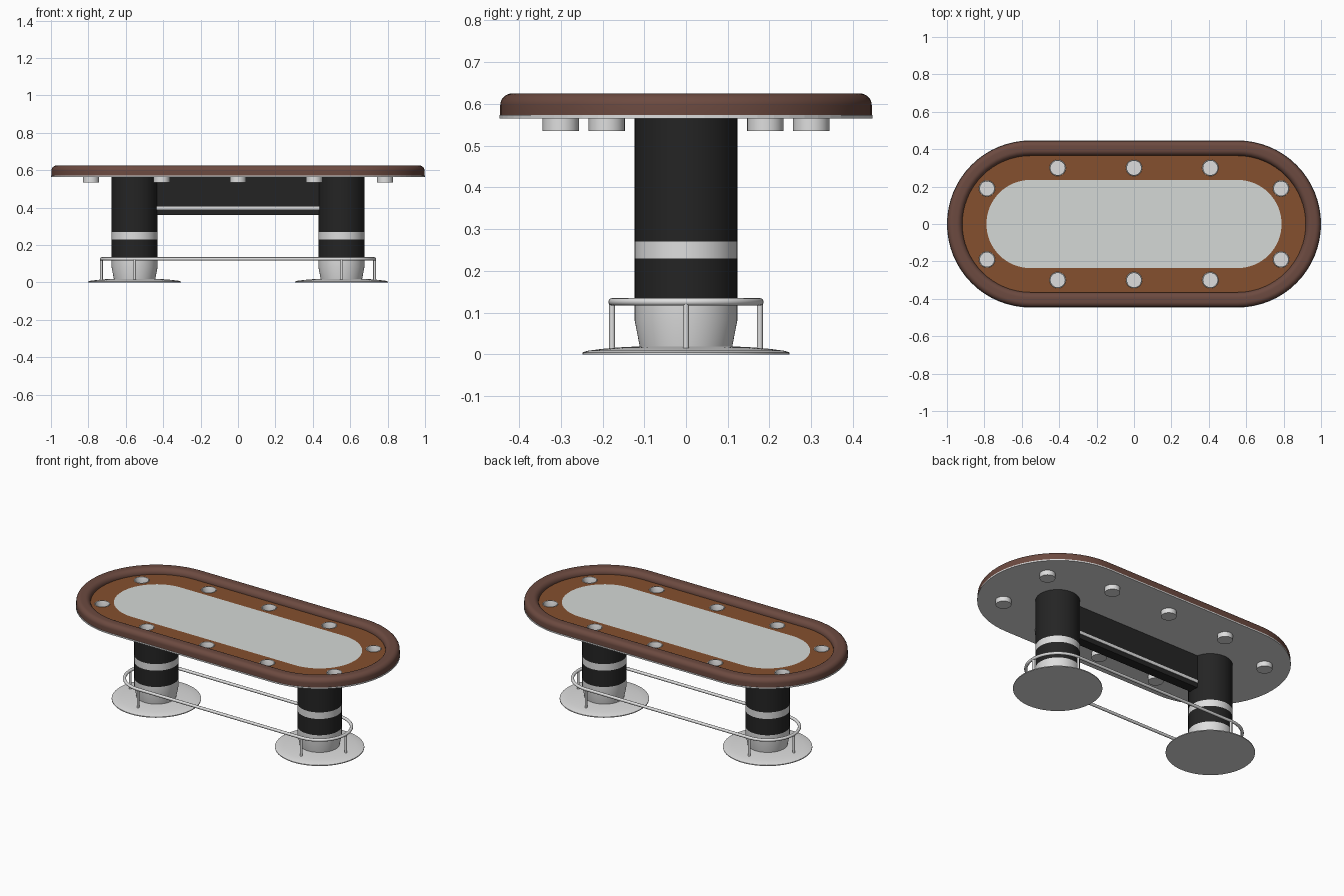
import bpy, bmesh, math

if "Cube" in bpy.data.objects:
    bpy.data.objects.remove(bpy.data.objects["Cube"])

def material(name, r, g, b):
    lin = lambda c: ((c / 255 + 0.055) / 1.055) ** 2.4
    m = bpy.data.materials.new(name)
    m.diffuse_color = (lin(r), lin(g), lin(b), 1)
    m.use_nodes = True
    m.node_tree.nodes["Principled BSDF"].inputs["Base Color"].default_value = m.diffuse_color
    return m

LEATHER = material("brown leather", 108, 74, 64)
WOOD = material("orange brown wood", 133, 80, 46)
FELT = material("pale felt", 213, 216, 214)
METAL = material("light metal", 222, 222, 222)
BLACK = material("black", 36, 36, 36)

def finish(name, bm, mats, loc=(0, 0, 0)):
    bmesh.ops.recalc_face_normals(bm, faces=bm.faces)
    me = bpy.data.meshes.new(name)
    bm.to_mesh(me)
    bm.free()
    for m in mats:
        me.materials.append(m)
    ob = bpy.data.objects.new(name, me)
    ob.location = loc
    bpy.context.collection.objects.link(ob)
    return ob

def smooth(ob):
    bpy.ops.object.select_all(action='DESELECT')
    ob.select_set(True)
    bpy.context.view_layer.objects.active = ob
    bpy.ops.object.shade_smooth_by_angle(angle=math.radians(35))

def sweep(name, profile, mats, half=0.0, n=64, loc=(0, 0, 0), closed=False, idx=None, do_smooth=True):
    """Sweep an (r, z) profile round a stadium with straight half-length `half` (0 = lathe).
    idx lists the material of: start cap, each segment, end cap."""
    bm = bmesh.new()
    dirs = []
    for side, start in ((1, -math.pi / 2), (-1, math.pi / 2)):
        for i in range(n // 2 + (1 if half else 0)):
            a = start + math.pi * i / (n // 2)
            dirs.append((side * half, math.cos(a), math.sin(a)))
    rings = [[bm.verts.new((o + r * c, r * s, z)) for o, c, s in dirs] for r, z in profile]
    k, cnt = len(dirs), len(rings)
    for j in range(cnt if closed else cnt - 1):
        a, b = rings[j], rings[(j + 1) % cnt]
        for i in range(k):
            f = bm.faces.new((a[i], a[(i + 1) % k], b[(i + 1) % k], b[i]))
            f.material_index = idx[j + 1] if idx else 0
    if not closed:
        for ring, m in ((rings[0], 0), (rings[-1], -1)):
            f = bm.faces.new(ring)
            f.material_index = idx[m] if idx else 0
    ob = finish(name, bm, mats, loc)
    if do_smooth:
        smooth(ob)
    return ob

def box(name, size, loc, mat):
    bm = bmesh.new()
    bmesh.ops.create_cube(bm, size=1)
    bmesh.ops.scale(bm, vec=size, verts=bm.verts)
    return finish(name, bm, [mat], loc)

HALF = 0.553

# Tabletop: metal underboard, wooden racetrack, felt centre
top = sweep("tabletop",
            [(0.447, 0.565), (0.447, 0.573), (0.38, 0.573), (0.38, 0.592), (0.236, 0.592)],
            [METAL, WOOD, FELT], HALF, idx=[0, 0, 0, 1, 1, 2], do_smooth=False)

# Padded arm rail with rounded shoulders
rail = [(0.445, 0.573)]
for i in range(9):
    a = math.pi / 2 * i / 8
    rail.append((0.417 + 0.028 * math.cos(a), 0.597 + 0.028 * math.sin(a)))
for i in range(9):
    a = math.pi / 2 * (1 + i / 8)
    rail.append((0.395 + 0.030 * math.cos(a), 0.595 + 0.030 * math.sin(a)))
rail.append((0.367, 0.573))
sweep("padded_rail", rail, [LEATHER], HALF, closed=True)

# Cup holders sunk through the tabletop
cups = [(x, s * 0.30) for x in (-0.408, 0, 0.408) for s in (-1, 1)]
cups += [(x, s * 0.19) for x in (-0.786, 0.786) for s in (-1, 1)]
for i, (x, y) in enumerate(cups):
    sweep(f"cup_holder_{i + 1}",
          [(0.0435, 0.535), (0.0435, 0.592), (0.042, 0.594), (0.039, 0.594), (0.038, 0.592), (0.038, 0.54)],
          [METAL], n=32, loc=(x, y, 0))
    cutter = sweep(f"cup_cutter_{i + 1}", [(0.041, 0.5), (0.041, 0.65)], [METAL], n=32, loc=(x, y, 0))
    cutter.hide_render = True
    cutter.hide_viewport = True
    mod = top.modifiers.new(f"cup_hole_{i + 1}", 'BOOLEAN')
    mod.operation = 'DIFFERENCE'
    mod.solver = 'EXACT'
    mod.object = cutter

# Pedestals with domed base discs, metal feet and bands
for side, word in ((-1, "left"), (1, "right")):
    x = side * HALF
    sweep(f"{word}_base_disc",
          [(0.248, 0), (0.248, 0.005), (0.235, 0.009), (0.20, 0.0135), (0.16, 0.017), (0.10, 0.02)],
          [METAL], loc=(x, 0, 0))
    sweep(f"{word}_pedestal",
          [(0.110, 0.015), (0.123, 0.082), (0.123, 0.13), (0.123, 0.23), (0.123, 0.27), (0.123, 0.566)],
          [METAL, BLACK], loc=(x, 0, 0), idx=[0, 0, 0, 1, 0, 1, 1])
    # Foot rail posts
    for i, (px, py) in enumerate(((x, -0.177), (x, 0.177), (x + side * 0.177, 0))):
        sweep(f"{word}_rail_post_{i + 1}", [(0.007, 0.008), (0.007, 0.125)], [METAL], n=16, loc=(px, py, 0))

# Oval foot rail
tube = [(0.177 + 0.009 * math.cos(i * math.pi / 6), 0.126 + 0.009 * math.sin(i * math.pi / 6)) for i in range(12)]
sweep("foot_rail", tube, [METAL], HALF, closed=True)

# Panel joining the pedestals, with a metal stripe on each face
box("centre_panel", (0.96, 0.06, 0.206), (0, 0, 0.463), BLACK)
for s, word in ((-1, "front"), (1, "back")):
    box(f"{word}_panel_stripe", (0.94, 0.004, 0.018), (0, s * 0.031, 0.398), METAL)
